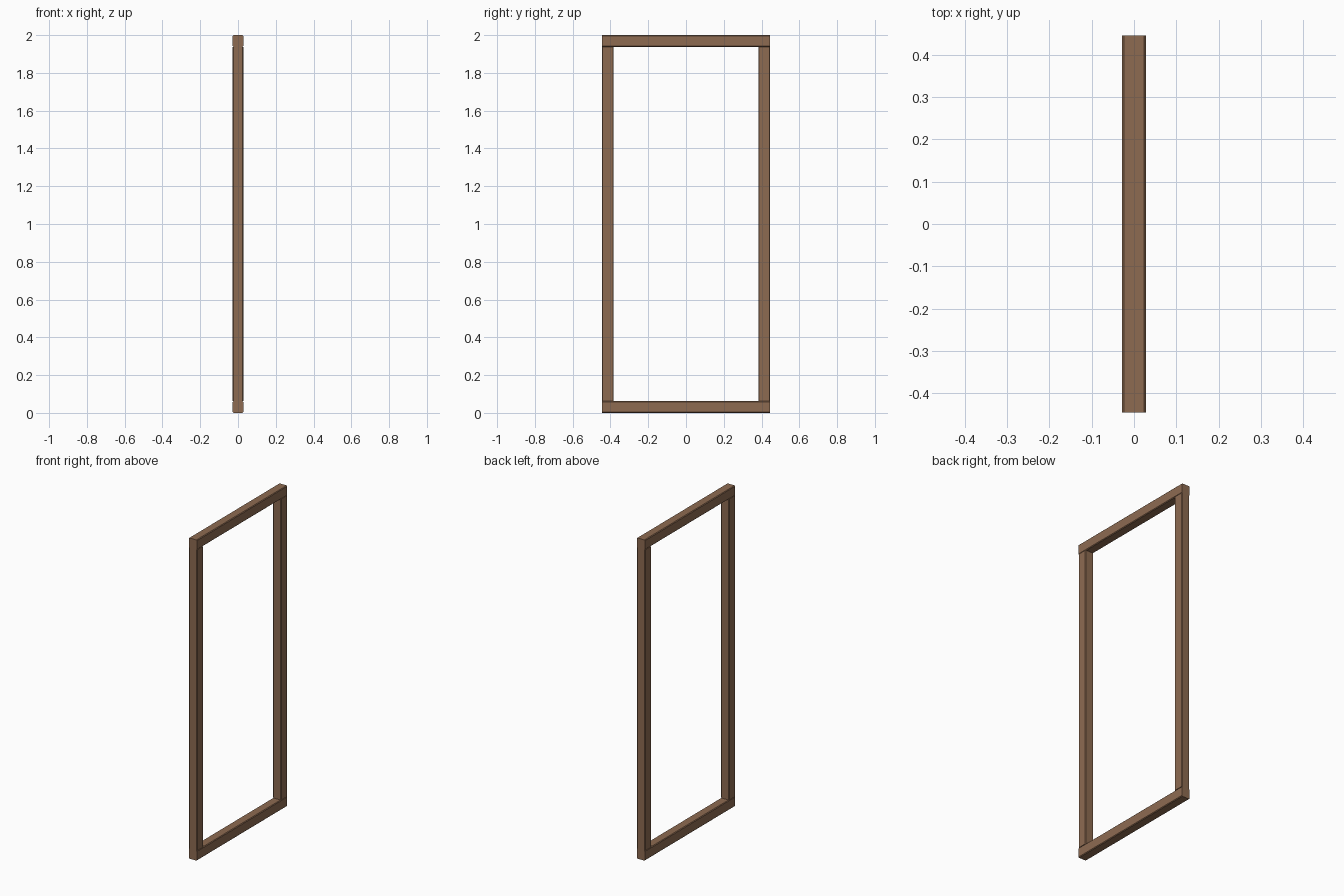
import bpy, bmesh

if "Cube" in bpy.data.objects:
    bpy.data.objects.remove(bpy.data.objects["Cube"])

W, H, D = 0.89, 2.0, 0.056   # overall width (y), height (z), depth (x)
T = 0.062                    # face width of every bar
C = 0.004                    # chamfer along the long edges

wood = bpy.data.materials.new("brown wood")
wood.diffuse_color = (0.27, 0.147, 0.083, 1)
wood.use_nodes = True
wood.node_tree.nodes["Principled BSDF"].inputs["Base Color"].default_value = wood.diffuse_color


def bar(name, size, centre, axis):
    """Square bar chamfered only on the edges running along the given axis."""
    bm = bmesh.new()
    bmesh.ops.create_cube(bm, size=1)
    for v in bm.verts:
        for i in range(3):
            v.co[i] = v.co[i] * size[i] + centre[i]
    long_edges = [e for e in bm.edges
                  if abs(e.verts[0].co[axis] - e.verts[1].co[axis]) > 0.5]
    bmesh.ops.bevel(bm, geom=long_edges, offset=C, segments=1,
                    profile=0.5, affect='EDGES')
    mesh = bpy.data.meshes.new(name)
    bm.to_mesh(mesh)
    bm.free()
    mesh.materials.append(wood)
    bpy.context.collection.objects.link(bpy.data.objects.new(name, mesh))


# Full-width rails at the bottom and top
bar("bottom_rail", (D, W, T), (0, 0, T / 2), 1)
bar("top_rail", (D, W, T), (0, 0, H - T / 2), 1)

# Upright stiles standing between the rails
for side, s in (("left", -1), ("right", 1)):
    bar(side + "_stile", (D, T, H - 2 * T), (0, s * (W - T) / 2, H / 2), 2)
